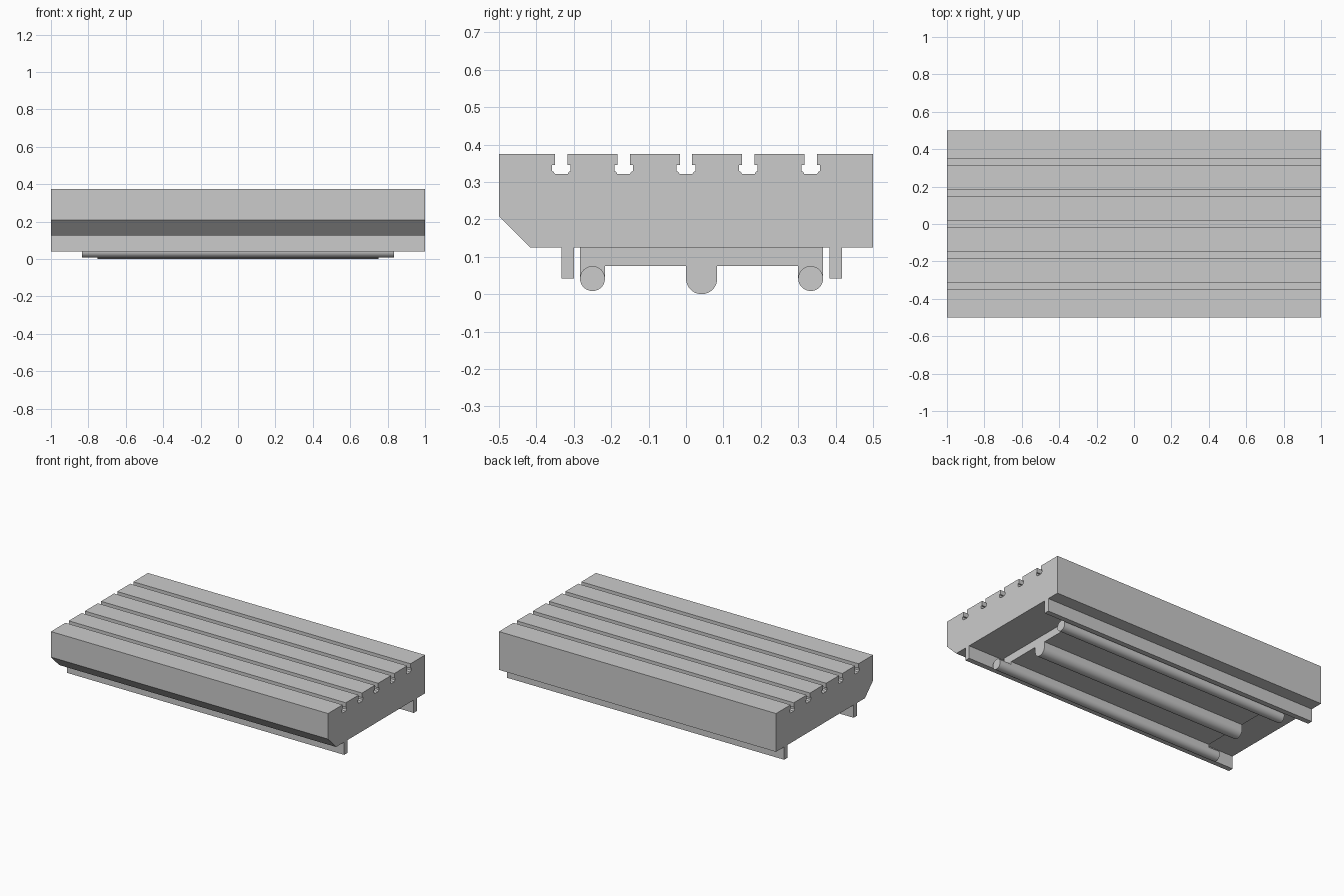
import bpy, bmesh
from math import pi, cos, sin

if "Cube" in bpy.data.objects:
    bpy.data.objects.remove(bpy.data.objects["Cube"])


def extrude_profile(name, pts, half_len):
    """Closed (y, z) outline extruded along x, centred on x = 0."""
    bm = bmesh.new()
    face = bm.faces.new([bm.verts.new((-half_len, y, z)) for y, z in pts])
    ext = bmesh.ops.extrude_face_region(bm, geom=[face])
    moved = [g for g in ext["geom"] if isinstance(g, bmesh.types.BMVert)]
    bmesh.ops.translate(bm, verts=moved, vec=(2 * half_len, 0, 0))
    bmesh.ops.recalc_face_normals(bm, faces=bm.faces)
    mesh = bpy.data.meshes.new(name)
    bm.to_mesh(mesh)
    bm.free()
    obj = bpy.data.objects.new(name, mesh)
    bpy.context.collection.objects.link(obj)
    bpy.context.view_layer.objects.active = obj
    bpy.ops.object.select_all(action='DESELECT')
    obj.select_set(True)
    bpy.ops.object.shade_smooth_by_angle(angle=pi / 6)
    return obj


def arc(cy, cz, r, a0, a1, n):
    return [(cy + r * cos(a0 + (a1 - a0) * i / n),
             cz + r * sin(a0 + (a1 - a0) * i / n)) for i in range(n + 1)]


TOP, BASE, AXIS = 0.375, 0.125, 0.0417

# Table slab with chamfered front edge and five T-slots
slot_half = [(0.0167, TOP), (0.0167, 0.345), (0.025, 0.345),
             (0.025, 0.329), (0.0205, 0.327), (0.0167, 0.321)]
outline = [(0.5, BASE), (-0.4167, BASE), (-0.5, 0.2083), (-0.5, TOP)]
for i in range(-2, 3):
    c = i / 6
    outline += [(c - y, z) for y, z in slot_half]
    outline += [(c + y, z) for y, z in reversed(slot_half)]
outline.append((0.5, TOP))
extrude_profile("table_slab", outline, 1.0)

# Side guide rails
for name, y in (("front_rail", -0.3167), ("back_rail", 0.4)):
    w = 0.0167
    extrude_profile(name, [(y - w, AXIS), (y + w, AXIS),
                           (y + w, BASE), (y - w, BASE)], 1.0)

# Underside carrier with three rounded ribs
carrier = [(-0.2833, BASE)]
ribs = [(-0.25, 0.0333), (0.0417, 0.0417), (0.3333, 0.0333)]
for k, (y, r) in enumerate(ribs):
    if k > 0:
        carrier.append((y - r, 0.075))
    carrier += arc(y, AXIS, r, pi, 2 * pi, 24)
    if k < 2:
        carrier.append((y + r, 0.075))
carrier.append((0.3667, BASE))
extrude_profile("underside_carrier", carrier, 0.75)

# Outer cylinders protruding past the carrier ends
for name, (y, r) in (("front_cylinder", ribs[0]), ("back_cylinder", ribs[2])):
    extrude_profile(name, arc(y, AXIS, r, 0, 2 * pi, 48)[:-1], 0.8333)
